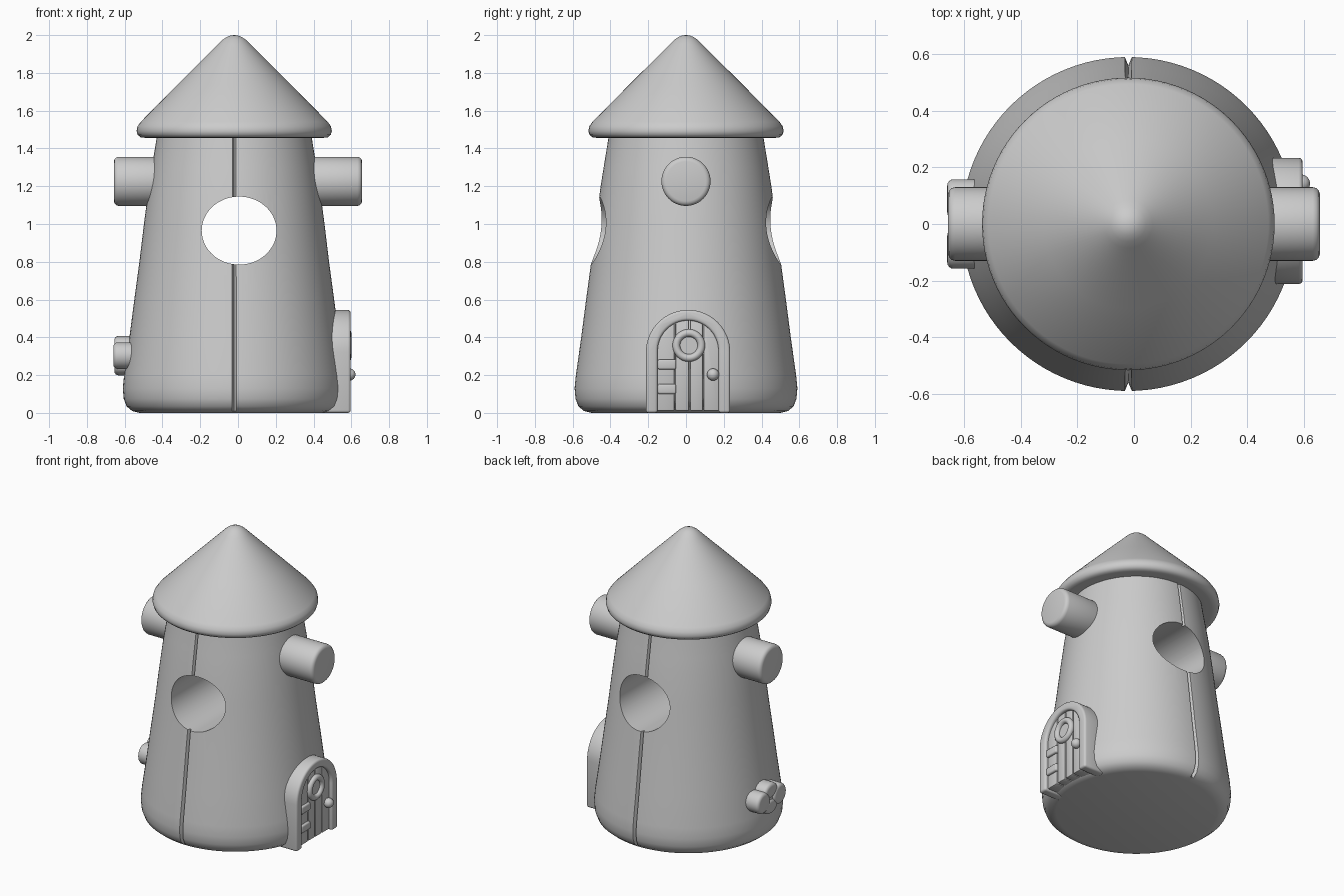
import bpy, bmesh, math
from mathutils import Matrix, Vector

if "Cube" in bpy.data.objects:
    bpy.data.objects.remove(bpy.data.objects["Cube"])

CX = -0.02  # axis of the tower
grey = bpy.data.materials.new("stone_grey")
grey.diffuse_color = (0.6, 0.6, 0.6, 1)
grey.use_nodes = True
grey.node_tree.nodes["Principled BSDF"].inputs["Base Color"].default_value = grey.diffuse_color


def finish(name, bm, bevel=0, angle=40, cutter=None, segments=3):
    bmesh.ops.recalc_face_normals(bm, faces=bm.faces)
    me = bpy.data.meshes.new(name)
    bm.to_mesh(me)
    bm.free()
    me.materials.append(grey)
    ob = bpy.data.objects.new(name, me)
    bpy.context.collection.objects.link(ob)
    bpy.ops.object.select_all(action='DESELECT')
    bpy.context.view_layer.objects.active = ob
    ob.select_set(True)
    if cutter:
        m = ob.modifiers.new("cut", 'BOOLEAN')
        m.operation, m.solver, m.object = 'DIFFERENCE', 'EXACT', cutter
        bpy.ops.object.modifier_apply(modifier="cut")
    if bevel:
        m = ob.modifiers.new("bevel", 'BEVEL')
        m.width, m.segments = bevel, segments
        m.limit_method, m.angle_limit = 'ANGLE', math.radians(40)
        bpy.ops.object.modifier_apply(modifier="bevel")
    bpy.ops.object.shade_smooth_by_angle(angle=math.radians(angle))
    return ob


def lathe(profile, angles, factor=lambda a, z: 1):
    """Closed solid turned round the tower axis; first and last points are on the axis."""
    bm = bmesh.new()
    bottom = bm.verts.new((CX, 0, profile[0][1]))
    top = bm.verts.new((CX, 0, profile[-1][1]))
    rings = []
    for r, z in profile[1:-1]:
        rings.append([bm.verts.new((CX + r * factor(a, z) * math.cos(math.radians(a)),
                                    r * factor(a, z) * math.sin(math.radians(a)), z)) for a in angles])
    n = len(angles)
    for i in range(n):
        j = (i + 1) % n
        bm.faces.new((bottom, rings[0][j], rings[0][i]))
        bm.faces.new((top, rings[-1][i], rings[-1][j]))
        for lo, hi in zip(rings, rings[1:]):
            bm.faces.new((lo[i], lo[j], hi[j], hi[i]))
    return bm


def prism(name, outline, x0, x1, bevel, segments=3):
    """Outline in (y, z) pushed along x."""
    bm = bmesh.new()
    f = bm.faces.new([bm.verts.new((x0, y, z)) for y, z in outline])
    g = bmesh.ops.extrude_face_region(bm, geom=[f])
    bmesh.ops.translate(bm, vec=(x1 - x0, 0, 0),
                        verts=[v for v in g['geom'] if isinstance(v, bmesh.types.BMVert)])
    return finish(name, bm, bevel, 40, None, segments)


def oval(cy, cz, ry, rz, n=48):
    return [(cy + ry * math.cos(2 * math.pi * i / n), cz + rz * math.sin(2 * math.pi * i / n)) for i in range(n)]


def box(y0, y1, z0, z1):
    return [(y0, z0), (y1, z0), (y1, z1), (y0, z1)]


# tunnel cutter through the tower, front to back
bm = bmesh.new()
bmesh.ops.create_cone(bm, cap_ends=True, segments=96, radius1=1, radius2=1, depth=2,
                      matrix=Matrix.Translation((0.006, 0, 0.965))
                      @ Matrix.Diagonal((0.198, 1, 0.18, 1))
                      @ Matrix.Rotation(math.pi / 2, 4, 'X'))
cutter = finish("tunnel_cutter", bm)
cutter.hide_render = True

# tower body with a seam groove at front and back
angles = sorted([i * 3.75 for i in range(96)] + [88.8, 91.2, 268.8, 271.2])
body = [(0, 0), (0.5, 0), (0.54, 0.01), (0.57, 0.035), (0.585, 0.075), (0.59, 0.13), (0.583, 0.2),
        (0.555, 0.4), (0.529, 0.6), (0.502, 0.8), (0.478, 1.0), (0.452, 1.2), (0.436, 1.3),
        (0.41, 1.46), (0.405, 1.5), (0, 1.5)]
groove = lambda a, z: 0.95 if a in (90, 270) and z > 0.03 else 1
finish("tower_body", lathe(body, angles, groove), cutter=cutter, angle=30)
bpy.data.objects.remove(cutter)

# conical roof with a rounded rim and tip
roof = [(0, 1.47), (0.4, 1.462), (0.47, 1.456), (0.495, 1.459), (0.511, 1.472), (0.517, 1.492),
        (0.512, 1.517), (0.495, 1.541), (0.3, 1.738), (0.085, 1.952), (0.062, 1.975), (0.04, 1.99),
        (0.02, 1.998), (0, 2.0)]
finish("roof", lathe(roof, [i * 3.75 for i in range(96)]), angle=60)

# side pegs
for side, word in ((1, "right"), (-1, "left")):
    prism(word + "_peg", oval(0, 1.226, 0.13, 0.13, 64), side * 0.36, side * 0.657, 0.025)

# door frame
DY = 0.011


def arch(half, spring, z0, n=32):
    pts = [(DY + half * math.cos(math.pi * i / n), spring + half * math.sin(math.pi * i / n)) for i in range(n + 1)]
    return [(DY + half, z0)] + pts + [(DY - half, z0)]


prism("door_frame", arch(0.223, 0.322, 0.0) + arch(0.161, 0.328, 0.0)[::-1], 0.44, 0.596, 0.014)

# door planks, cut to the arch
edges = [DY - 0.165, DY - 0.07, DY + 0.008, DY + 0.08, DY + 0.165]
for k in range(4):
    y0, y1 = edges[k] + 0.002, edges[k + 1] - 0.002
    ys = [y1 + (y0 - y1) * i / 8 for i in range(9)]
    top = [(y, 0.328 + math.sqrt(max(0, 0.165 ** 2 - (y - DY) ** 2))) for y in ys]
    prism("door_plank_%d" % (k + 1), [(y0, 0.01), (y1, 0.01)] + top, 0.45, 0.576, 0.01, 2)

# hinges
for k, z in enumerate((0.1, 0.23)):
    prism("hinge_%d" % (k + 1), box(-0.15, -0.052, z, z + 0.053), 0.54, 0.592, 0.01)

# round door window: ring and pane
bm = bmesh.new()
R, r, n, m = 0.066, 0.02, 48, 12
grid = [[bm.verts.new((0.58 + r * math.sin(2 * math.pi * j / m),
                       0.015 + (R + r * math.cos(2 * math.pi * j / m)) * math.cos(2 * math.pi * i / n),
                       0.357 + (R + r * math.cos(2 * math.pi * j / m)) * math.sin(2 * math.pi * i / n)))
         for j in range(m)] for i in range(n)]
for i in range(n):
    for j in range(m):
        bm.faces.new((grid[i][j], grid[(i + 1) % n][j], grid[(i + 1) % n][(j + 1) % m], grid[i][(j + 1) % m]))
finish("door_window_ring", bm, angle=60)
prism("door_window_pane", oval(0.015, 0.357, 0.06, 0.06), 0.54, 0.58, 0)

# door knob
bm = bmesh.new()
bmesh.ops.create_uvsphere(bm, u_segments=24, v_segments=16, radius=0.032,
                          matrix=Matrix.Translation((0.59, 0.143, 0.203)))
finish("door_knob", bm, angle=60)

# four-petalled flower on the left side
for k, (y, z, ry, rz, x) in enumerate(((-0.088, 0.303, 0.07, 0.07, -0.66), (0.088, 0.303, 0.07, 0.07, -0.66),
                                       (0, 0.357, 0.07, 0.05, -0.655), (0, 0.249, 0.07, 0.05, -0.655))):
    prism("flower_petal_%d" % (k + 1), oval(y, z, ry, rz), -0.52, x, 0.022, 4)
prism("flower_centre", oval(0, 0.303, 0.03, 0.03), -0.52, -0.645, 0.01)
